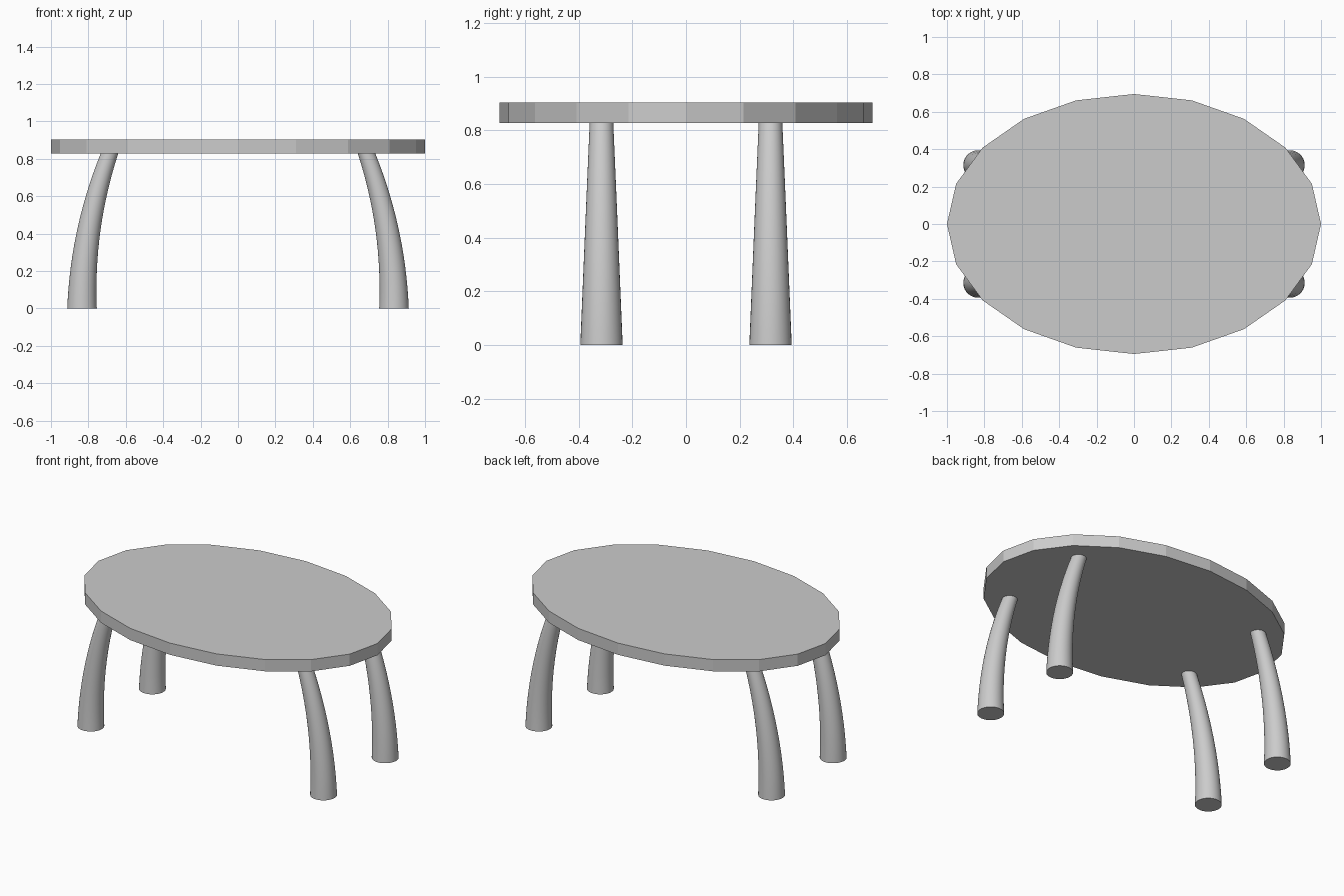
import bpy, bmesh
from math import sin, cos, pi, radians

if "Cube" in bpy.data.objects:
    bpy.data.objects.remove(bpy.data.objects["Cube"])

SIDES, RINGS = 32, 16
ARC_RADIUS, ARC_ANGLE = 2.40, 0.362
FOOT_X, LEG_Y = 0.834, 0.315
FOOT_R, NECK_R = 0.079, 0.043


def finish(name, bm):
    bmesh.ops.recalc_face_normals(bm, faces=bm.faces)
    mesh = bpy.data.meshes.new(name)
    bm.to_mesh(mesh)
    bm.free()
    obj = bpy.data.objects.new(name, mesh)
    bpy.context.collection.objects.link(obj)
    return obj


# Oval tabletop with 20 flat sides
bm = bmesh.new()
bmesh.ops.create_cone(bm, cap_ends=True, segments=20, radius1=1, radius2=1, depth=1)
start = max(bm.verts, key=lambda v: v.co.x).co
bm_angle = 0 if abs(start.y) < 1e-4 else pi / 20
for v in bm.verts:
    x = v.co.x * cos(bm_angle) - v.co.y * sin(bm_angle)
    y = v.co.x * sin(bm_angle) + v.co.y * cos(bm_angle)
    v.co = (x, y * 0.695, 0.866 + v.co.z * 0.076)
finish("tabletop", bm)


# Tapered leg swept along an arc that leans in towards the middle
def leg(name, sx, sy):
    bm = bmesh.new()
    rings = []
    for i in range(RINGS + 1):
        t = i / RINGS
        a = ARC_ANGLE * t
        r = FOOT_R + (NECK_R - FOOT_R) * t
        cx = FOOT_X - ARC_RADIUS * (1 - cos(a))
        cz = ARC_RADIUS * sin(a)
        ring = []
        for k in range(SIDES):
            p = 2 * pi * k / SIDES
            u = r * cos(p)
            ring.append(bm.verts.new((sx * (cx + u * cos(a)),
                                      sy * (LEG_Y + r * sin(p)),
                                      cz + u * sin(a))))
        rings.append(ring)
    for lo, hi in zip(rings, rings[1:]):
        for k in range(SIDES):
            n = (k + 1) % SIDES
            bm.faces.new((lo[k], lo[n], hi[n], hi[k]))
    bm.faces.new(rings[0])
    bm.faces.new(rings[-1])
    obj = finish(name, bm)
    bpy.ops.object.select_all(action='DESELECT')
    obj.select_set(True)
    bpy.context.view_layer.objects.active = obj
    bpy.ops.object.shade_smooth_by_angle(angle=radians(40))


for side, sx in (("left", -1), ("right", 1)):
    for end, sy in (("front", -1), ("back", 1)):
        leg(f"{end}_{side}_leg", sx, sy)
